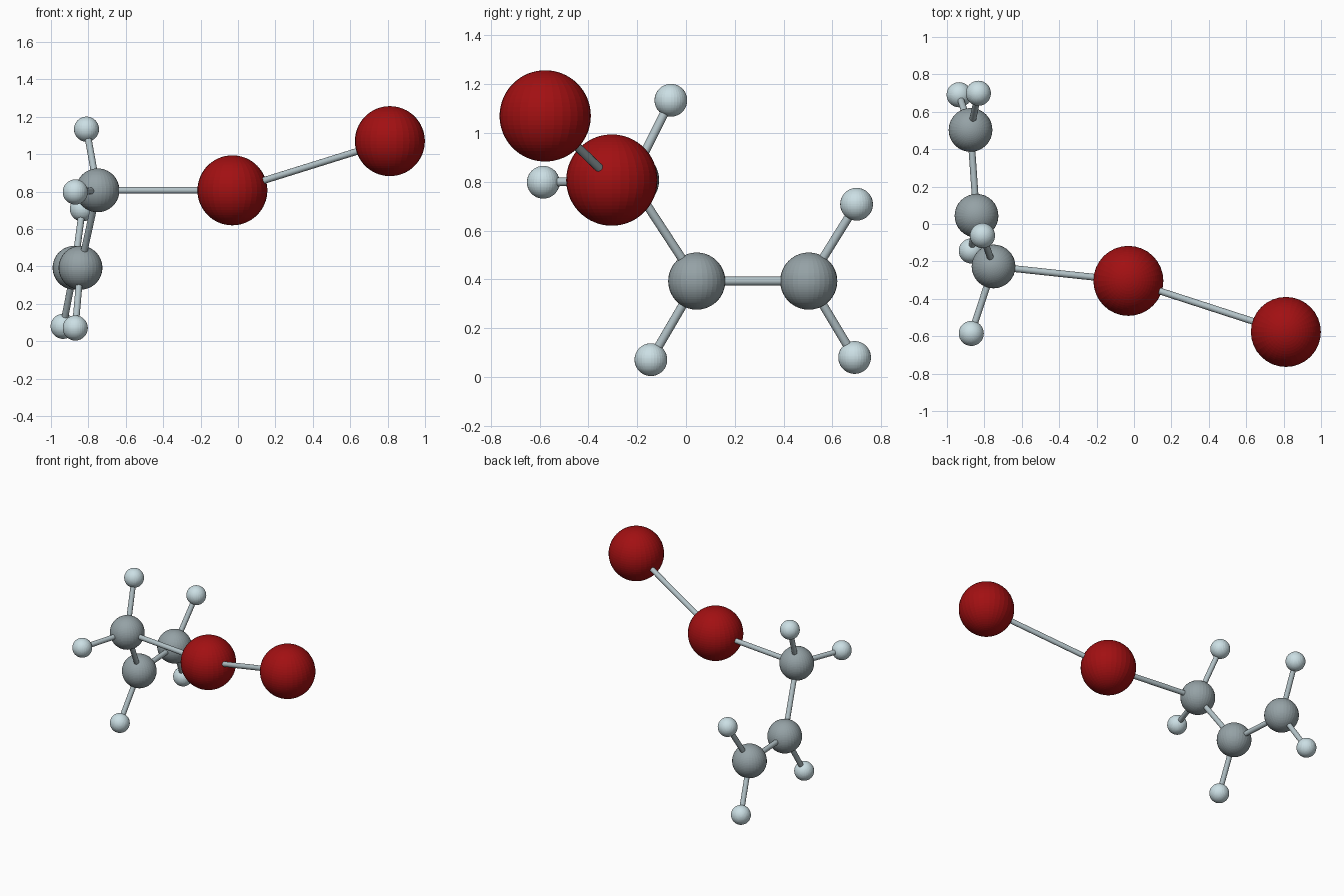
import bpy
from mathutils import Vector

if "Cube" in bpy.data.objects:
    bpy.data.objects.remove(bpy.data.objects["Cube"])


def material(name, rgb):
    m = bpy.data.materials.new(name)
    m.diffuse_color = (*rgb, 1)
    m.use_nodes = True
    m.node_tree.nodes["Principled BSDF"].inputs["Base Color"].default_value = m.diffuse_color
    return m


RED = material("dark_red", (0.36, 0.005, 0.006))
GREY = material("blue_grey", (0.30, 0.36, 0.38))
PALE = material("pale_blue", (0.60, 0.74, 0.78))
ROD = material("rod_grey", (0.45, 0.54, 0.57))

# Atom kinds: radius and material
KINDS = {"heavy": (0.187, RED), "carbon": (0.117, GREY), "hydrogen": (0.067, PALE)}

# Atom centres
ATOMS = {
    "heavy_inner": (-0.03, -0.304, 0.807),
    "heavy_outer": (0.812, -0.577, 1.07),
    "carbon_near": (-0.751, -0.227, 0.807),
    "carbon_middle": (-0.842, 0.044, 0.393),
    "carbon_end": (-0.874, 0.503, 0.393),
    "hydrogen_top": (-0.81, -0.062, 1.134),
    "hydrogen_front": (-0.87, -0.585, 0.798),
    "hydrogen_bottom": (-0.87, -0.144, 0.071),
    "hydrogen_end_upper": (-0.832, 0.699, 0.708),
    "hydrogen_end_lower": (-0.935, 0.691, 0.08),
}

BONDS = [
    ("heavy_inner", "heavy_outer"),
    ("heavy_inner", "carbon_near"),
    ("carbon_near", "carbon_middle"),
    ("carbon_middle", "carbon_end"),
    ("carbon_near", "hydrogen_top"),
    ("carbon_near", "hydrogen_front"),
    ("carbon_middle", "hydrogen_bottom"),
    ("carbon_end", "hydrogen_end_upper"),
    ("carbon_end", "hydrogen_end_lower"),
]

# Atoms: flat-faced balls
for name, centre in ATOMS.items():
    radius, mat = KINDS[name.split("_")[0]]
    bpy.ops.mesh.primitive_uv_sphere_add(segments=32, ring_count=32,
                                         radius=radius, location=centre)
    ball = bpy.context.object
    ball.name = name + "_ball"
    ball.data.materials.append(mat)

# Bonds: thin rods from centre to centre
for a, b in BONDS:
    p, q = Vector(ATOMS[a]), Vector(ATOMS[b])
    bpy.ops.mesh.primitive_cylinder_add(vertices=16, radius=0.018,
                                        depth=(q - p).length, location=(p + q) / 2)
    rod = bpy.context.object
    rod.rotation_euler = (q - p).to_track_quat('Z', 'Y').to_euler()
    rod.name = f"rod_{a}_to_{b}"
    rod.data.materials.append(ROD)
    bpy.ops.object.shade_smooth_by_angle()
